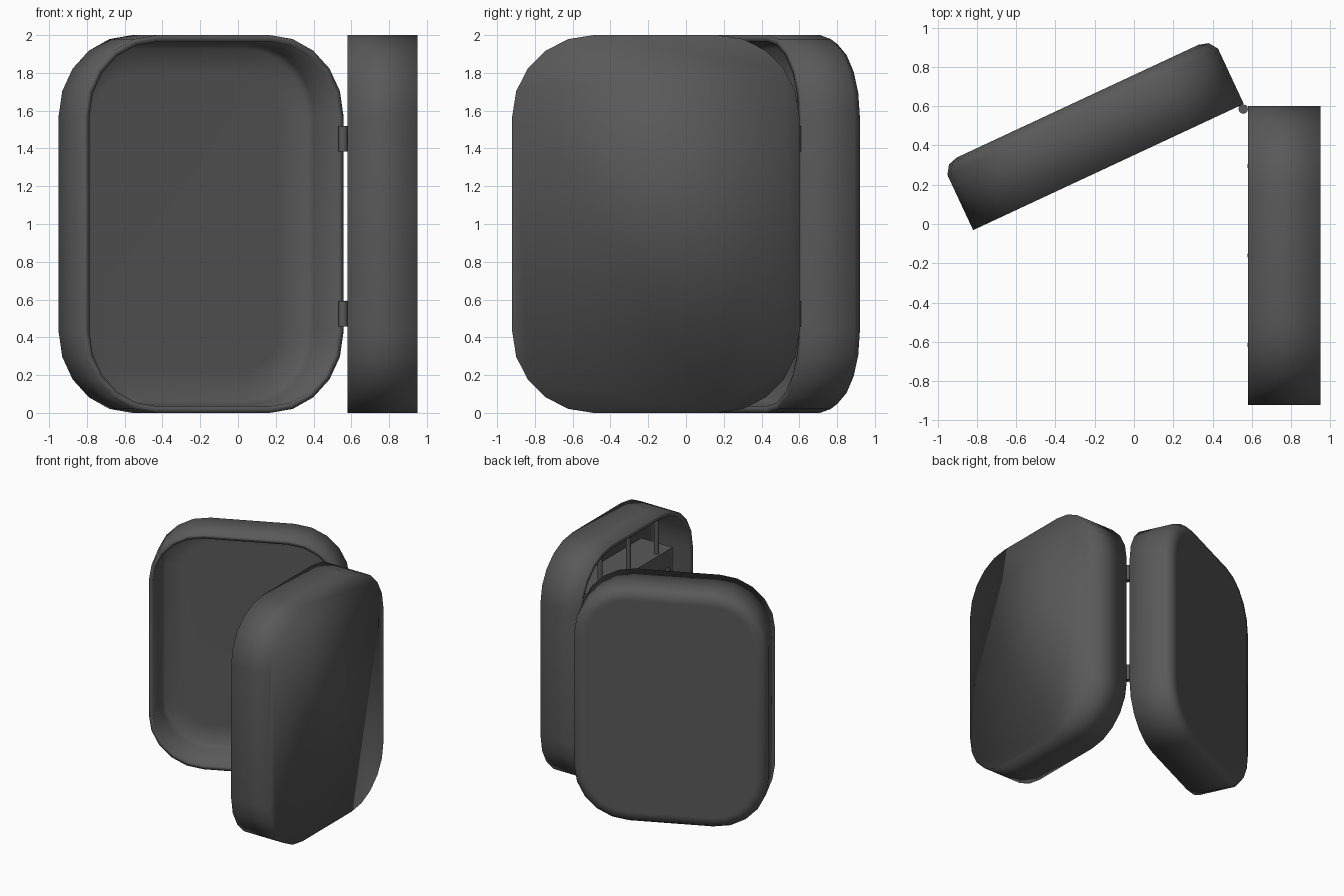
import bpy, bmesh, math
from mathutils import Matrix

if "Cube" in bpy.data.objects:
    bpy.data.objects.remove(bpy.data.objects["Cube"])

mat = bpy.data.materials.new("charcoal")
mat.diffuse_color = (0.1, 0.1, 0.1, 1)
mat.use_nodes = True
mat.node_tree.nodes["Principled BSDF"].inputs["Base Color"].default_value = mat.diffuse_color

# placements of the two half shells (local x = width, y = depth, z = height)
BACK = Matrix.Translation((-0.13, 0.29, 1)) @ Matrix.Rotation(math.radians(25), 4, 'Z')
SIDE = Matrix.Translation((0.58, -0.16, 1)) @ Matrix.Rotation(math.radians(-90), 4, 'Z')


def finish(name, bm, matrix, angle=35):
    bmesh.ops.recalc_face_normals(bm, faces=bm.faces)
    me = bpy.data.meshes.new(name)
    bm.to_mesh(me)
    bm.free()
    me.shade_smooth()
    me.set_sharp_from_angle(angle=math.radians(angle))
    me.materials.append(mat)
    ob = bpy.data.objects.new(name, me)
    ob.matrix_world = matrix
    bpy.context.collection.objects.link(ob)


def ring(bm, inset, depth, hw=0.76, hh=1.0, r=0.43, seg=5):
    verts = []
    for k, (sx, sz) in enumerate([(1, 1), (-1, 1), (-1, -1), (1, -1)]):
        for i in range(seg + 1):
            a = math.pi / 2 * (k + i / seg)
            verts.append(bm.verts.new((sx * (hw - r) + (r - inset) * math.cos(a), depth,
                                       sz * (hh - r) + (r - inset) * math.sin(a))))
    return verts


def shell(name, matrix, profile, angle):
    bm = bmesh.new()
    rings = [ring(bm, i, d) for i, d in profile]
    for a, b in zip(rings, rings[1:]):
        n = len(a)
        for i in range(n):
            j = (i + 1) % n
            bm.faces.new((a[i], a[j], b[j], b[i]))
    bm.faces.new(rings[0])
    bm.faces.new(rings[-1])
    finish(name, bm, matrix, angle)


def box(name, matrix, center, size):
    bm = bmesh.new()
    bmesh.ops.create_cube(bm, size=1, matrix=Matrix.Translation(center) @ Matrix.Diagonal((*size, 1)))
    finish(name, bm, matrix)


def rod(name, matrix, center, radius, length):
    bm = bmesh.new()
    bmesh.ops.create_cone(bm, cap_ends=True, segments=12, radius1=radius, radius2=radius,
                          depth=length, matrix=Matrix.Translation(center))
    finish(name, bm, matrix)


# half shells: outer back, rim, inner floor
shell("back_shell", BACK, [(0.1, 0.37), (0.08, 0.37), (0.03, 0.355), (0, 0.31), (0, 0),
                           (0.035, 0), (0.04, 0.29), (0.07, 0.33), (0.22, 0.335)], 100)
shell("side_shell", SIDE, [(0, 0.37), (0, 0), (0.04, 0), (0.04, 0.33)], 100)

# compartment, rods and clips inside the side shell
box("inner_compartment", SIDE, (0, 0.185, 0), (1.08, 0.30, 1.26))
for u in (-0.38, 0, 0.38):
    rod("inner_rod", SIDE, (u, 0.075, 0), 0.02, 1.92)
for u in (-0.455, 0, 0.455):
    box("inner_clip", SIDE, (u, 0.018, 0.46), (0.02, 0.042, 0.06))

# hinges
for z in (0.525, 1.45):
    rod("hinge", Matrix.Identity(4), (0.556, 0.585, z), 0.024, 0.135)
